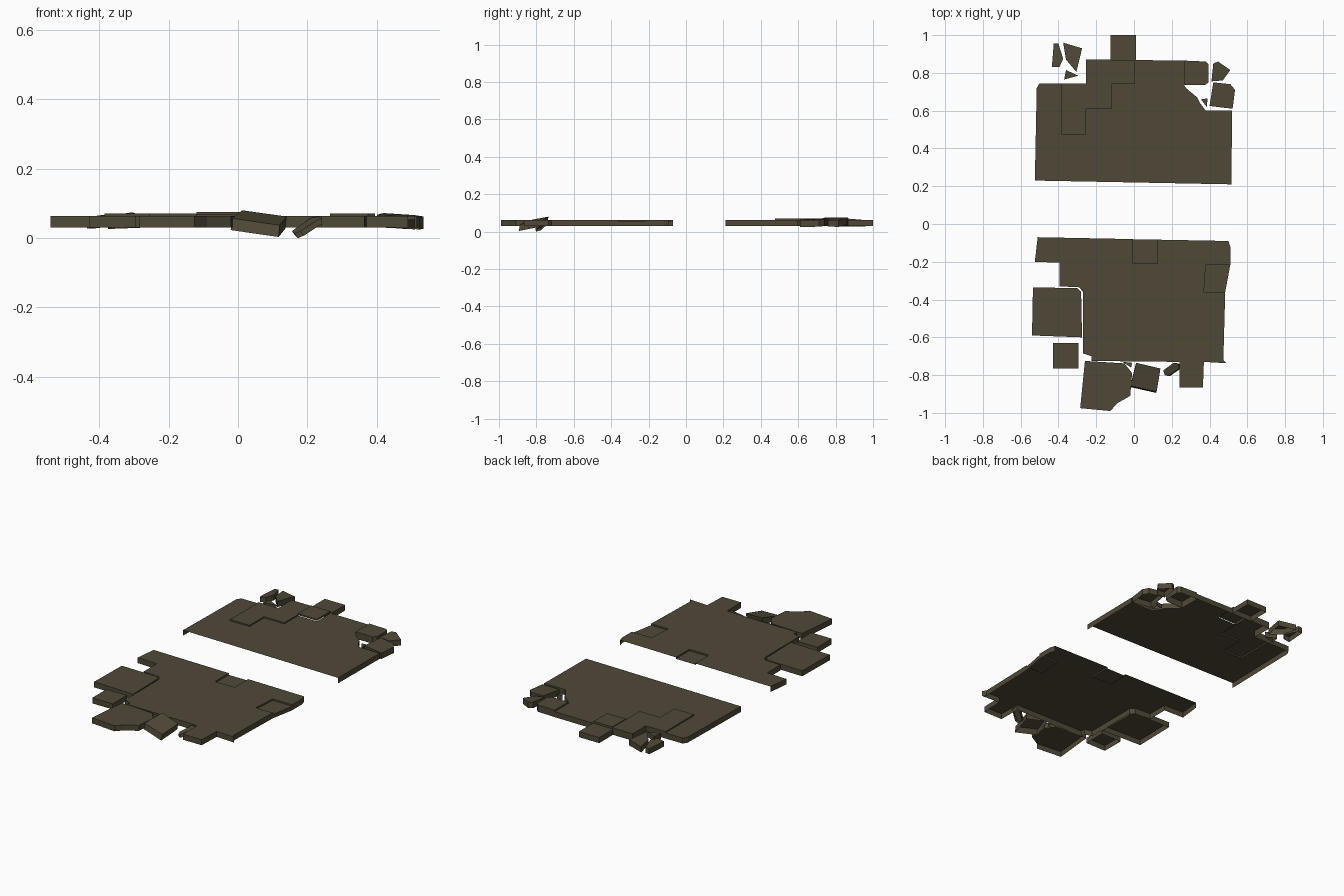
import bpy, bmesh
from mathutils import Vector

TOP, BASE, STEP = 0.063, 0.03, 0.009

stone = bpy.data.materials.new("dark brown stone")
stone.diffuse_color = (0.08, 0.066, 0.039, 1)


def piece(name, pts, top=TOP, drop=None, inner=(), bare=()):
    """Open-bottomed slab: a top sheet with a skirt round its outline.
    inner = edges with only a small step, bare = broken edges without skirt."""
    pts = [Vector(p if len(p) == 3 else (p[0], p[1], top)) for p in pts]
    area = sum(a.x * b.y - b.x * a.y for a, b in zip(pts, pts[1:] + pts[:1]))
    if area < 0:
        pts.reverse()
    drop = Vector(drop or (0, 0, BASE - top))
    bm = bmesh.new()
    ring = [bm.verts.new(p) for p in pts]
    bm.faces.new(ring)
    for i, a in enumerate(ring):
        if i in bare:
            continue
        b = ring[(i + 1) % len(ring)]
        d = Vector((0, 0, -STEP)) if i in inner else drop
        bm.faces.new((a, bm.verts.new(a.co + d), bm.verts.new(b.co + d), b))
    bmesh.ops.remove_doubles(bm, verts=bm.verts, dist=1e-5)
    me = bpy.data.meshes.new(name)
    bm.to_mesh(me)
    bm.free()
    me.materials.append(stone)
    ob = bpy.data.objects.new(name, me)
    bpy.context.collection.objects.link(ob)
    return ob


def rect(x0, x1, y0, y1):
    return [(x0, y0), (x1, y0), (x1, y1), (x0, y1)]


# Back slab, broken edge at its front, gap left for the raised stones
piece("back_slab", [
    (-.525, .23), (.515, .21), (.52, .60), (.38, .60), (.35, .64), (.335, .67),
    (.28, .715), (.265, .735), (.265, .865), (.005, .868), (.005, .74),
    (-.12, .74), (-.12, .61), (-.255, .61), (-.255, .475), (-.385, .475),
    (-.385, .745), (-.50, .745), (-.515, .72)],
    bare={0, 7, 9, 10, 11, 12, 13, 14, 15})

# Raised stones in the back slab
piece("raised_corner_paving", [
    (-.385, .475), (-.255, .475), (-.255, .61), (-.12, .61), (-.12, .87),
    (-.255, .87), (-.255, .745), (-.385, .745)], top=.071, inner={0, 1, 2, 3, 7})
piece("raised_middle_tile", rect(-.12, .005, .74, .867), top=.075, inner={0, 1, 3})
piece("back_middle_tile", rect(-.125, .01, .867, 1.0))
piece("raised_right_tile", [(.265, .735), (.375, .735), (.395, .75), (.395, .845),
                            (.38, .86), (.265, .865)], top=.071)

# Front slab, broken edge at its back, gaps left for the sunken stones
piece("front_slab", [
    (-.525, -.20), (-.395, -.205), (-.395, -.33), (-.29, -.335), (-.27, -.36),
    (-.27, -.685), (-.225, -.70), (-.225, -.725), (.24, -.73), (.24, -.865),
    (.365, -.865), (.37, -.73), (.49, -.737), (.473, -.72), (.483, -.36),
    (.37, -.36), (.38, -.215), (.51, -.215), (.51, -.12), (.50, -.09),
    (.125, -.083), (.125, -.21), (-.005, -.21), (-.005, -.08), (-.51, -.07)][::-1][::-1],
    inner={14, 15, 16, 20, 21, 22}, bare={19, 23})

# Sunken stones in the front slab
piece("sunken_back_tile", rect(-.005, .125, -.21, -.083), top=TOP - STEP, bare={0, 1, 2, 3})
piece("sunken_right_tile", [(.37, -.36), (.483, -.36), (.51, -.215), (.38, -.215)],
      top=TOP - STEP, bare={0, 2, 3})

# Loose flat tiles round the front slab
piece("left_large_tile", [(-.535, -.335), (-.30, -.34), (-.28, -.36),
                          (-.275, -.60), (-.54, -.59)])
piece("left_small_tile", rect(-.43, -.295, -.765, -.63))
piece("front_large_tile", [
    (-.26, -.725), (-.05, -.738), (-.01, -.79), (-.02, -.91), (-.09, -.95),
    (-.125, -.99), (-.285, -.975)])

# Tilted tile and rubble in front
piece("tilted_tile", [(.012, -.735, .08), (.14, -.765, .062), (.12, -.888, .037),
                      (-.018, -.857, .057)], drop=(-.003, -.006, -.034))
piece("rubble_bar", [
    (.155, -.775, .02), (.21, -.735, .058), (.235, -.742, .062), (.238, -.765, .058),
    (.18, -.805, .02), (.163, -.80, .013)], drop=(.01, 0, -.013))
piece("rubble_chip", [(-.06, -.73), (-.01, -.735), (-.015, -.76)], top=.055)

# Rubble at the back left corner
piece("back_left_shard_a", [(-.425, .955, .06), (-.40, .955, .062), (-.375, .875, .068),
                            (-.395, .83, .066), (-.435, .83, .06)], drop=(0, 0, -.033))
piece("back_left_shard_b", [(-.375, .96, .06), (-.275, .93, .064), (-.305, .805, .074),
                            (-.36, .87, .066)], drop=(0, 0, -.034))
piece("back_left_shard_c", [(-.36, .815), (-.295, .785), (-.37, .765)])

# Rubble at the back right corner
piece("back_right_shard", [(.42, .85, .071), (.445, .86, .07), (.51, .815, .06),
                           (.47, .76, .062), (.41, .755, .07)], drop=(0, 0, -.035))
piece("back_right_tile", [(.42, .75, .072), (.51, .74, .066), (.535, .71, .062),
                          (.522, .61, .061), (.40, .625, .067)], drop=(0, 0, -.036))
piece("back_right_chip", [(.355, .66), (.39, .665), (.385, .62)], top=.055)
